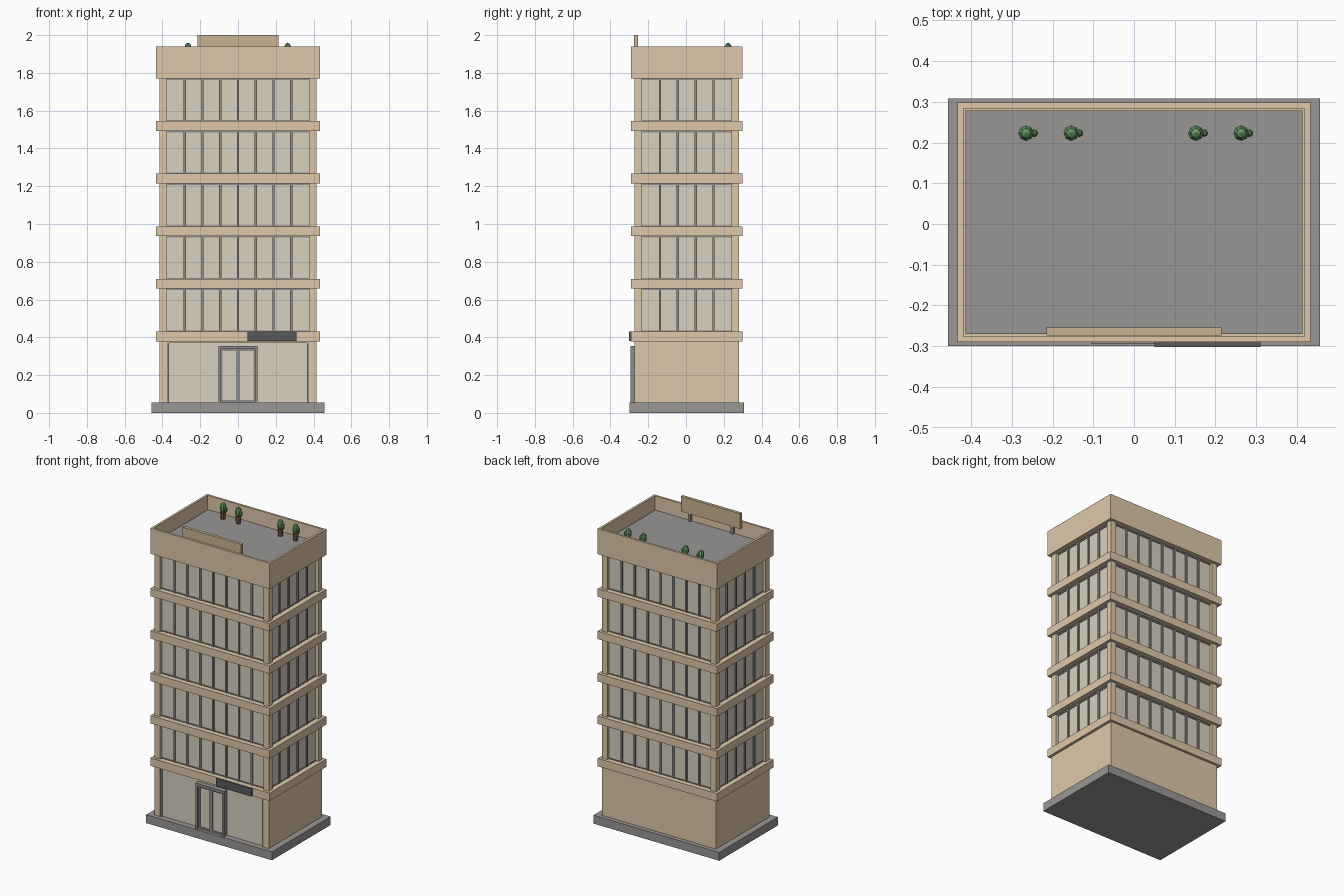
import bpy, bmesh
from mathutils import Matrix, Vector

if "Cube" in bpy.data.objects:
    bpy.data.objects.remove(bpy.data.objects["Cube"])

CY = 0.004            # building axis in y
HX, HY = 0.415, 0.277 # outer faces of columns and walls
BX, BY = 0.433, 0.294 # outer faces of bands and parapet
COL, INSET = 0.04, 0.02
Z0, BAND, STEP = 0.379, 0.052, 0.2785
DECK, TOP, GROUND = 1.85, 1.94, 0.055


def material(name, rgb):
    m = bpy.data.materials.new(name)
    m.diffuse_color = (*rgb, 1)
    m.use_nodes = True
    m.node_tree.nodes["Principled BSDF"].inputs["Base Color"].default_value = m.diffuse_color
    return m


STONE = material("beige_stone", (0.73, 0.58, 0.40))
SIGN = material("tan_panel", (0.60, 0.45, 0.29))
GLASS = material("pale_glass", (0.69, 0.63, 0.53))
METAL = material("grey_metal", (0.28, 0.27, 0.26))
DARK = material("dark_panel", (0.10, 0.10, 0.10))
PAVE = material("grey_paving", (0.32, 0.31, 0.30))
LEAF = material("leaf_green", (0.12, 0.30, 0.12))
POT = material("brown_pot", (0.25, 0.12, 0.07))


def finish(name, bm, mat):
    me = bpy.data.meshes.new(name)
    bm.to_mesh(me)
    bm.free()
    me.materials.append(mat)
    ob = bpy.data.objects.new(name, me)
    bpy.context.collection.objects.link(ob)
    return ob


def boxes(name, mat, *spans):
    """One object of boxes, each (x0, x1, y0, y1, z0, z1)."""
    bm = bmesh.new()
    for x0, x1, y0, y1, z0, z1 in spans:
        mid = Vector(((x0 + x1) / 2, (y0 + y1) / 2, (z0 + z1) / 2))
        size = Matrix.Diagonal((x1 - x0, y1 - y0, z1 - z0, 1))
        bmesh.ops.create_cube(bm, size=1, matrix=Matrix.Translation(mid) @ size)
    return finish(name, bm, mat)


def centred(hx, hy, z0, z1):
    return (-hx, hx, CY - hy, CY + hy, z0, z1)


# Base slab
boxes("base_slab", PAVE, centred(0.457, 0.304, 0, GROUND))

# Ground floor: closed sides and back, glazed front
front = CY - HY
boxes("ground_walls", STONE,
      (-HX, -HX + COL, front, CY + HY, GROUND, Z0),
      (HX - COL, HX, front, CY + HY, GROUND, Z0),
      (-HX + COL, HX - COL, CY + HY - COL, CY + HY, GROUND, Z0),
      (-HX + COL, HX - COL, front, front + COL, 0.371, Z0))
gx = HX - COL
boxes("shop_glass", GLASS, (-gx, gx, front + 0.012, front + 0.024, GROUND, 0.371))
boxes("shop_glass_frame", METAL,
      (-gx, -gx + 0.01, front + 0.003, front + 0.026, GROUND, 0.371),
      (gx - 0.01, gx, front + 0.003, front + 0.026, GROUND, 0.371))

# Entrance: surround and two framed door leaves
boxes("door_surround", METAL,
      (-0.104, -0.09, -0.294, front + 0.02, GROUND, 0.355),
      (0.09, 0.104, -0.294, front + 0.02, GROUND, 0.355),
      (-0.104, 0.104, -0.294, front + 0.02, 0.337, 0.355))
boxes("door_glass", GLASS, (-0.09, 0.09, -0.274, -0.268, GROUND, 0.337))
leaf = []
for a, b in ((-0.09, -0.001), (0.001, 0.09)):
    leaf += [(a, a + 0.009, -0.281, -0.266, GROUND, 0.337),
             (b - 0.009, b, -0.281, -0.266, GROUND, 0.337),
             (a, b, -0.281, -0.266, GROUND, 0.067),
             (a, b, -0.281, -0.266, 0.327, 0.337)]
boxes("door_leaf_frames", METAL, *leaf)

# Floor bands, corner columns, glazing and mullions of five upper floors
half_x, half_y = HX - INSET, HY - INSET
for i in range(5):
    zb = Z0 + STEP * i
    z0, z1 = zb + BAND, zb + STEP
    n = i + 1
    boxes(f"floor_band_{n}", STONE, centred(BX, BY, zb, z0))
    boxes(f"window_glass_{n}", GLASS, centred(half_x, half_y, z0, z1))
    cols = []
    for sx in (-1, 1):
        for sy in (-1, 1):
            xs = sorted((sx * HX, sx * (HX - COL)))
            ys = sorted((CY + sy * HY, CY + sy * (HY - COL)))
            cols.append((*xs, *ys, z0, z1))
    boxes(f"corner_columns_{n}", STONE, *cols)
    bars, w = [], 0.006
    for s in (-1, 1):
        yc, xc = CY + s * half_y, s * half_x
        for k in range(1, 8):
            x = -gx + 2 * gx * k / 8
            bars.append((x - w, x + w, yc - 0.008, yc + 0.008, z0, z1))
        for k in range(1, 5):
            y = CY + (HY - COL) * (2 * k / 5 - 1)
            bars.append((xc - 0.008, xc + 0.008, y - w, y + w, z0, z1))
        # thin head and sill rails
        for a, b in ((z0, z0 + 0.005), (z1 - 0.008, z1)):
            bars.append((-gx, gx, yc - 0.004, yc + 0.004, a, b))
            bars.append((xc - 0.004, xc + 0.004, CY - HY + COL, CY + HY - COL, a, b))
    boxes(f"window_mullions_{n}", METAL, *bars)

# Parapet: block with a sunken roof
ZP = Z0 + STEP * 5
bm = bmesh.new()
bmesh.ops.create_cube(bm, size=1, matrix=Matrix.Translation((0, CY, (ZP + TOP) / 2))
                      @ Matrix.Diagonal((2 * BX, 2 * BY, TOP - ZP, 1)))
roof = max(bm.faces, key=lambda f: f.calc_center_median().z)
bmesh.ops.inset_region(bm, faces=[roof], thickness=0.02)
down = bmesh.ops.extrude_face_region(bm, geom=[roof])
bmesh.ops.translate(bm, vec=(0, 0, DECK - 0.005 - TOP),
                    verts=[v for v in down["geom"] if isinstance(v, bmesh.types.BMVert)])
if roof.is_valid:
    bmesh.ops.delete(bm, geom=[roof], context='FACES_ONLY')
bmesh.ops.recalc_face_normals(bm, faces=bm.faces)
finish("parapet", bm, STONE)
boxes("roof_deck", PAVE, centred(BX - 0.02, BY - 0.02, DECK - 0.006, DECK))

# Blank sign boards
boxes("entrance_sign", DARK, (0.05, 0.31, -0.302, -0.288, 0.38, 0.432))
boxes("roof_sign_panel", SIGN, (-0.215, 0.215, -0.274, -0.254, 1.9, 2.0))
boxes("roof_sign_posts", METAL, *[(x - 0.01, x + 0.01, -0.269, -0.255, DECK, 1.91)
                                  for x in (-0.155, 0.155)])


# Potted roof plants: tapered pot, faceted body, small side shoot
def cone(bm, x, y, z0, z1, r0, r1, sides=8):
    bmesh.ops.create_cone(bm, cap_ends=True, segments=sides, radius1=r0, radius2=r1,
                          depth=z1 - z0, matrix=Matrix.Translation((x, y, (z0 + z1) / 2)))


for i, x in enumerate((-0.265, -0.154, 0.152, 0.263), 1):
    y = 0.223
    bm = bmesh.new()
    cone(bm, x, y, DECK, 1.897, 0.014, 0.018)
    finish(f"plant_pot_{i}", bm, POT)
    bm = bmesh.new()
    for dx, z, r, h in ((0, 1.925, 0.02, 0.035), (0.02, 1.918, 0.01, 0.02)):
        bmesh.ops.create_uvsphere(bm, u_segments=8, v_segments=5, radius=1,
                                  matrix=Matrix.Translation((x + dx, y, z))
                                  @ Matrix.Diagonal((r, r, h, 1)))
    finish(f"plant_leaves_{i}", bm, LEAF)
